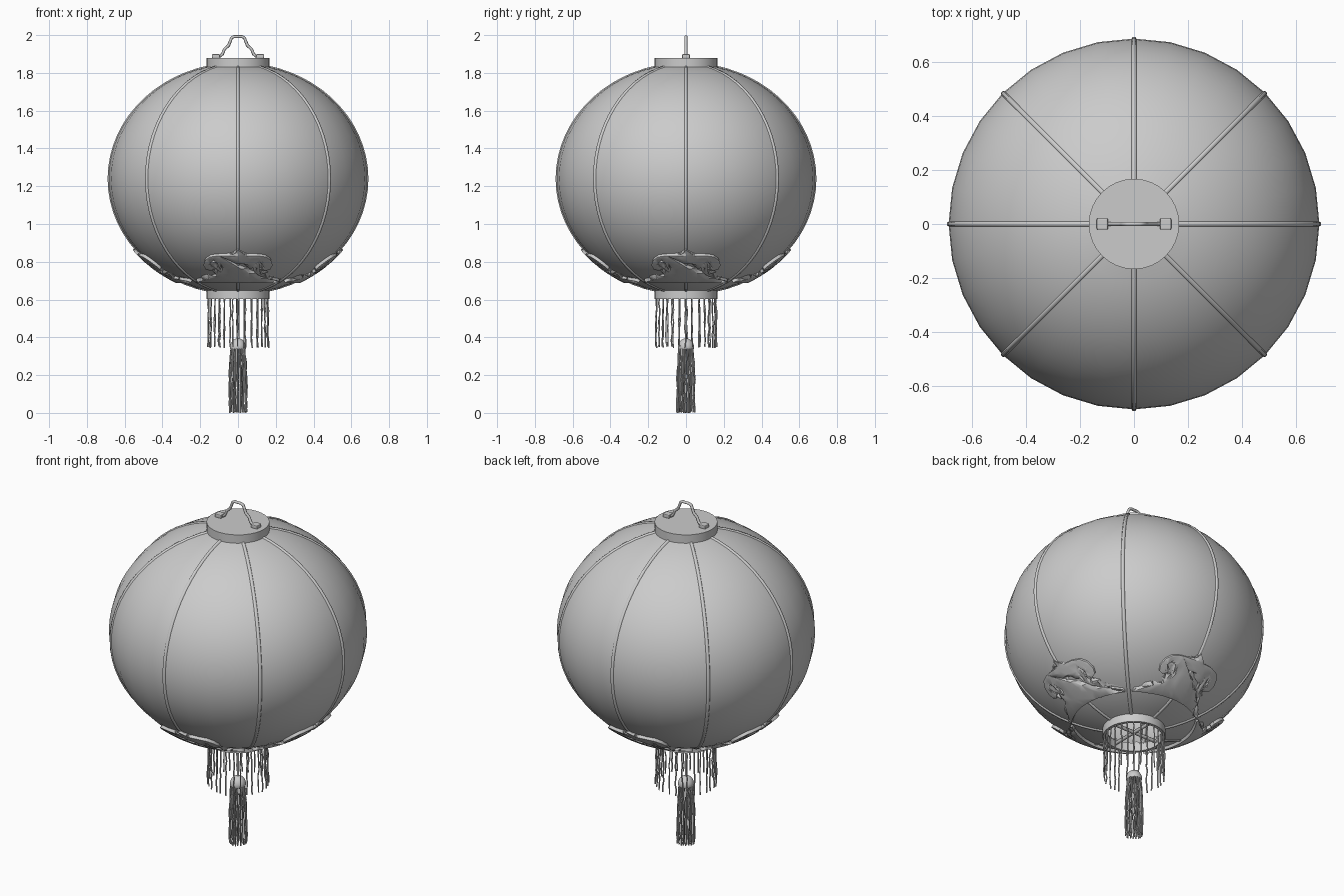
import bpy, bmesh, math, random
from mathutils import Vector

if "Cube" in bpy.data.objects:
    bpy.data.objects.remove(bpy.data.objects["Cube"])

random.seed(4)
A, C, ZC = 0.685, 0.61, 1.24          # globe radius, half height, centre


def globe_radius(z):
    return A * math.sqrt(max(0.0, 1 - ((z - ZC) / C) ** 2))


def add(name, bm, smooth=True):
    bmesh.ops.recalc_face_normals(bm, faces=bm.faces[:])
    me = bpy.data.meshes.new(name)
    bm.to_mesh(me)
    bm.free()
    ob = bpy.data.objects.new(name, me)
    bpy.context.collection.objects.link(ob)
    if smooth:
        bpy.ops.object.select_all(action='DESELECT')
        ob.select_set(True)
        bpy.context.view_layer.objects.active = ob
        bpy.ops.object.shade_smooth_by_angle(angle=math.radians(40))
    return ob


def lathe(name, profile, segs=32, closed=False):
    bm = bmesh.new()
    rings = []
    for r, z in profile:
        rings.append([bm.verts.new((r * math.cos(2 * math.pi * i / segs),
                                    r * math.sin(2 * math.pi * i / segs), z))
                      for i in range(segs)])
    pairs = list(zip(rings, rings[1:]))
    if closed:
        pairs.append((rings[-1], rings[0]))
    for lo, hi in pairs:
        for i in range(segs):
            j = (i + 1) % segs
            bm.faces.new((lo[i], lo[j], hi[j], hi[i]))
    bmesh.ops.remove_doubles(bm, verts=bm.verts[:], dist=1e-5)
    return add(name, bm)


def tubes(name, paths, radius, res=1):
    cu = bpy.data.curves.new(name, 'CURVE')
    cu.dimensions = '3D'
    cu.bevel_depth = radius
    cu.bevel_resolution = res
    cu.use_fill_caps = True
    for path in paths:
        sp = cu.splines.new('POLY')
        sp.points.add(len(path) - 1)
        for p, co in zip(sp.points, path):
            p.co = (*co, 1)
        sp.use_smooth = True
    ob = bpy.data.objects.new(name, cu)
    bpy.context.collection.objects.link(ob)
    return ob


# Paper globe, open at both ends under the caps
zs = [math.asin(0.976) * (2 * i / 28 - 1) for i in range(29)]
lathe("paper_globe", [(A * math.cos(t), ZC + C * math.sin(t)) for t in zs])

# Eight ribs
ribs = []
for k in range(8):
    a = k * math.pi / 4
    ribs.append([((A - 0.004) * math.cos(t) * math.cos(a),
                  (A - 0.004) * math.cos(t) * math.sin(a),
                  ZC + (C - 0.004) * math.sin(t)) for t in zs])
tubes("ribs", ribs, 0.011)

# Top cap and hollow bottom collar
lathe("top_cap", [(0, 1.83), (0.167, 1.83), (0.167, 1.88), (0, 1.88)])
lathe("bottom_collar", [(0.167, 0.602), (0.167, 0.652), (0.15, 0.652), (0.15, 0.602)],
      closed=True)

# Cross bars in the collar and the tassel cord
tubes("collar_cross", [[(-0.155, 0, 0.63), (0.155, 0, 0.63)],
                       [(0, -0.155, 0.63), (0, 0.155, 0.63)]], 0.01)
tubes("tassel_cord", [[(0, 0, 0.63), (0, 0, 0.38)]], 0.007)

# Wire handle
half = [(0.125, 1.89), (0.095, 1.888), (0.082, 1.9), (0.072, 1.925), (0.05, 1.945),
        (0.042, 1.965), (0.034, 1.985), (0.022, 1.992)]
path = [(-x, 0, z) for x, z in half] + [(x, 0, z) for x, z in reversed(half)]
tubes("handle", [path], 0.008, 2)

# Handle feet
bm = bmesh.new()
for s in (-1, 1):
    g = bmesh.ops.create_cube(bm, size=1)
    for v in g['verts']:
        v.co = Vector((v.co.x * 0.042 + s * 0.117, v.co.y * 0.042, v.co.z * 0.022 + 1.888))
feet = add("handle_feet", bm, False)
mod = feet.modifiers.new("Bevel", 'BEVEL')
mod.width = 0.005
mod.segments = 2

# Cloud ornaments: half outline in front projection, wrapped on the globe
cloud = [(0, 0.872), (0.015, 0.853), (0.045, 0.842), (0.10, 0.842), (0.145, 0.836),
         (0.172, 0.818), (0.18, 0.793), (0.168, 0.772), (0.145, 0.764), (0.122, 0.772),
         (0.115, 0.787), (0.132, 0.786), (0.146, 0.796), (0.138, 0.808), (0.112, 0.81),
         (0.088, 0.797), (0.078, 0.777), (0.085, 0.757), (0.11, 0.738), (0.16, 0.722),
         (0.218, 0.71), (0.216, 0.703), (0.14, 0.70), (0.07, 0.70), (0, 0.70)]
outline = cloud + [(-x, z) for x, z in reversed(cloud[1:-1])]


def cloud_ornament(name, angle):
    bm = bmesh.new()
    bm.faces.new([bm.verts.new((x, 0, z)) for x, z in outline])
    bmesh.ops.triangulate(bm, faces=bm.faces[:])
    # Cut into a grid so that the plate can follow the globe
    cuts = [((i * 0.03, 0, 0), (1, 0, 0)) for i in range(-7, 8)]
    cuts += [((0, 0, 0.7 + i * 0.025), (0, 0, 1)) for i in range(1, 7)]
    for co, no in cuts:
        bmesh.ops.bisect_plane(bm, geom=bm.verts[:] + bm.edges[:] + bm.faces[:],
                               dist=1e-5, plane_co=co, plane_no=no)
    bmesh.ops.remove_doubles(bm, verts=bm.verts[:], dist=0.0005)
    for v in bm.verts:
        r = globe_radius(v.co.z)
        v.co.y = -math.sqrt(max(0.0, r * r - v.co.x ** 2))
    ob = add(name, bm)
    # Make the plate face outward
    if sum(p.normal.y for p in ob.data.polygons) > 0:
        ob.data.flip_normals()
    ob.rotation_euler.z = angle
    sol = ob.modifiers.new("Thickness", 'SOLIDIFY')
    sol.thickness = 0.03
    sol.offset = 0
    bev = ob.modifiers.new("Soft edge", 'BEVEL')
    bev.width = 0.006
    bev.segments = 2
    bev.limit_method = 'ANGLE'
    bev.angle_limit = math.radians(50)


for k, side in enumerate(("front", "right", "back", "left")):
    cloud_ornament("cloud_ornament_" + side, k * math.pi / 2)


# Wavy threads for fringe and tassel
def thread(angle, r_top, r_bottom, z_top, z_bottom, n=9):
    pts = []
    for i in range(n):
        t = i / (n - 1)
        r = r_top + (r_bottom - r_top) * min(1, t * 2.5)
        w = 0.003 if i else 0
        pts.append((r * math.cos(angle) + random.uniform(-w, w),
                    r * math.sin(angle) + random.uniform(-w, w),
                    z_top + (z_bottom - z_top) * t))
    return pts


tubes("collar_fringe", [thread(2 * math.pi * (k + random.uniform(-0.2, 0.2)) / 28,
                               0.158, 0.16, 0.612, random.uniform(0.343, 0.352))
                        for k in range(28)], 0.004, 0)
tassel = [thread(2 * math.pi * k / 20, 0.036, 0.046, 0.35, random.uniform(0, 0.006))
          for k in range(20)]
tassel += [thread(2 * math.pi * (k + 0.5) / 9, 0.018, 0.025, 0.35, random.uniform(0, 0.006))
           for k in range(9)]
tubes("tassel", tassel, 0.004, 0)

# Domed tassel head
dome = [(0.043 * math.cos(t * math.pi / 12), 0.345 + 0.05 * math.sin(t * math.pi / 12))
        for t in range(6)]
lathe("tassel_head", [(0, 0.338), (0.041, 0.338)] + dome + [(0, 0.395)], 20)
